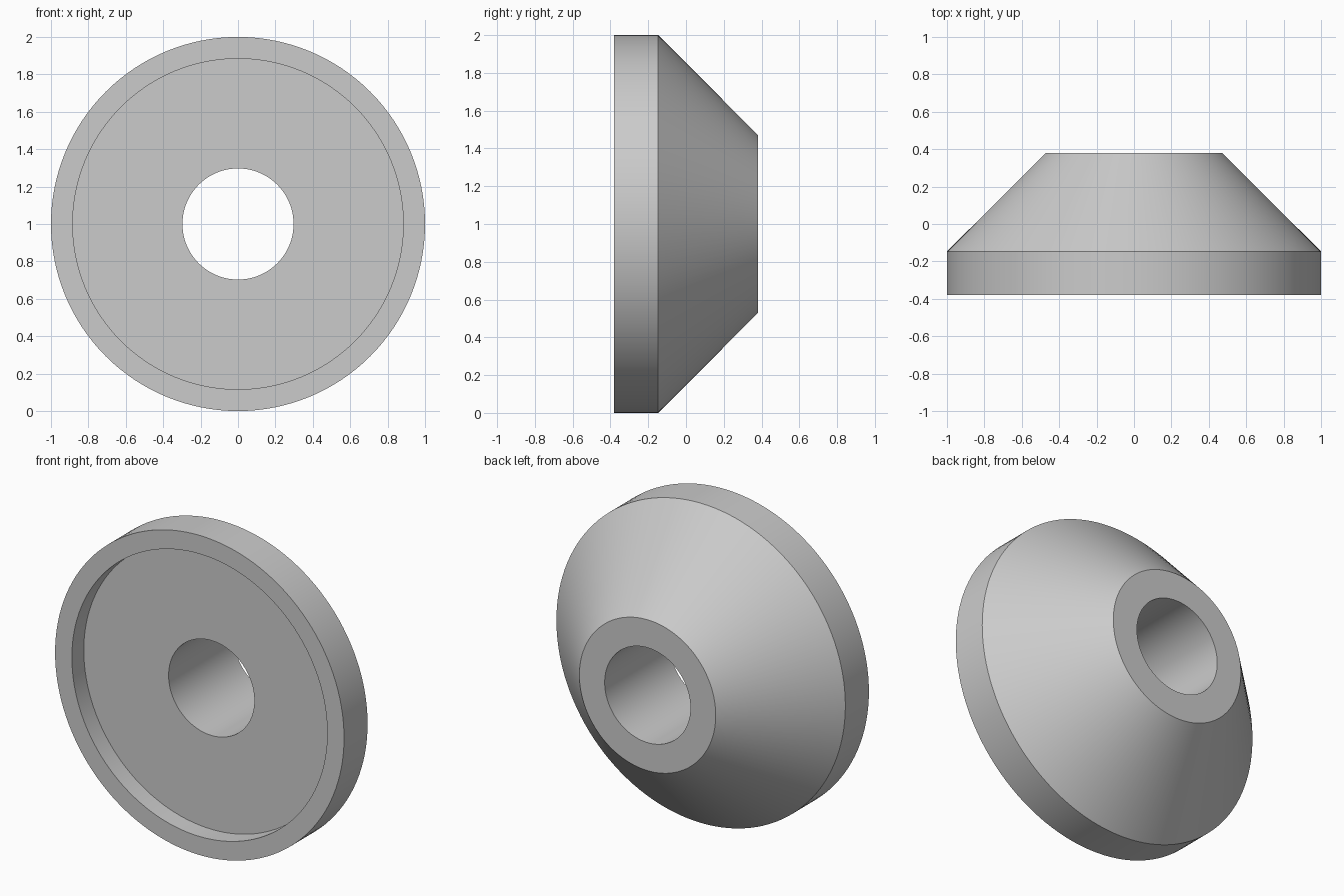
import bpy, bmesh, math
from mathutils import Vector

default = bpy.data.objects.get("Cube")
if default:
    bpy.data.objects.remove(default, do_unlink=True)

# Plain grey finish
grey = bpy.data.materials.new("light_grey")
grey.use_nodes = True
colour = (0.6, 0.6, 0.6, 1.0)
grey.diffuse_color = colour
grey.node_tree.nodes["Principled BSDF"].inputs["Base Color"].default_value = colour

# Closed cross-section as (radius, y), lathed around the y axis
SEGMENTS = 128
FRONT, SHOULDER, BACK = -0.38, -0.147, 0.38
RECESS_DEPTH = 0.118
profile = [
    (0.297, FRONT + RECESS_DEPTH),  # bore, front end
    (0.884, FRONT + RECESS_DEPTH),  # recess floor
    (0.884, FRONT),                 # rim, inner edge
    (1.0, FRONT),                   # rim, outer edge
    (1.0, SHOULDER),                # start of the cone
    (0.472, BACK),                  # end of the cone
    (0.297, BACK),                  # bore, back end
]

bm = bmesh.new()
verts = [bm.verts.new((0, y, 1 + r)) for r, y in profile]
edges = [bm.edges.new((a, b)) for a, b in zip(verts, verts[1:] + verts[:1])]
bmesh.ops.spin(bm, geom=verts + edges, cent=Vector((0, 0, 1)), axis=Vector((0, 1, 0)),
               angle=math.tau, steps=SEGMENTS, use_duplicate=False)
bmesh.ops.remove_doubles(bm, verts=bm.verts[:], dist=1e-4)
bmesh.ops.recalc_face_normals(bm, faces=bm.faces[:])

mesh = bpy.data.meshes.new("conical_washer")
bm.to_mesh(mesh)
bm.free()
mesh.materials.append(grey)
washer = bpy.data.objects.new("conical_washer", mesh)
bpy.context.collection.objects.link(washer)

# Smooth round surfaces, crisp edges
bpy.ops.object.select_all(action='DESELECT')
washer.select_set(True)
bpy.context.view_layer.objects.active = washer
bpy.ops.object.shade_smooth_by_angle(angle=math.radians(30))
